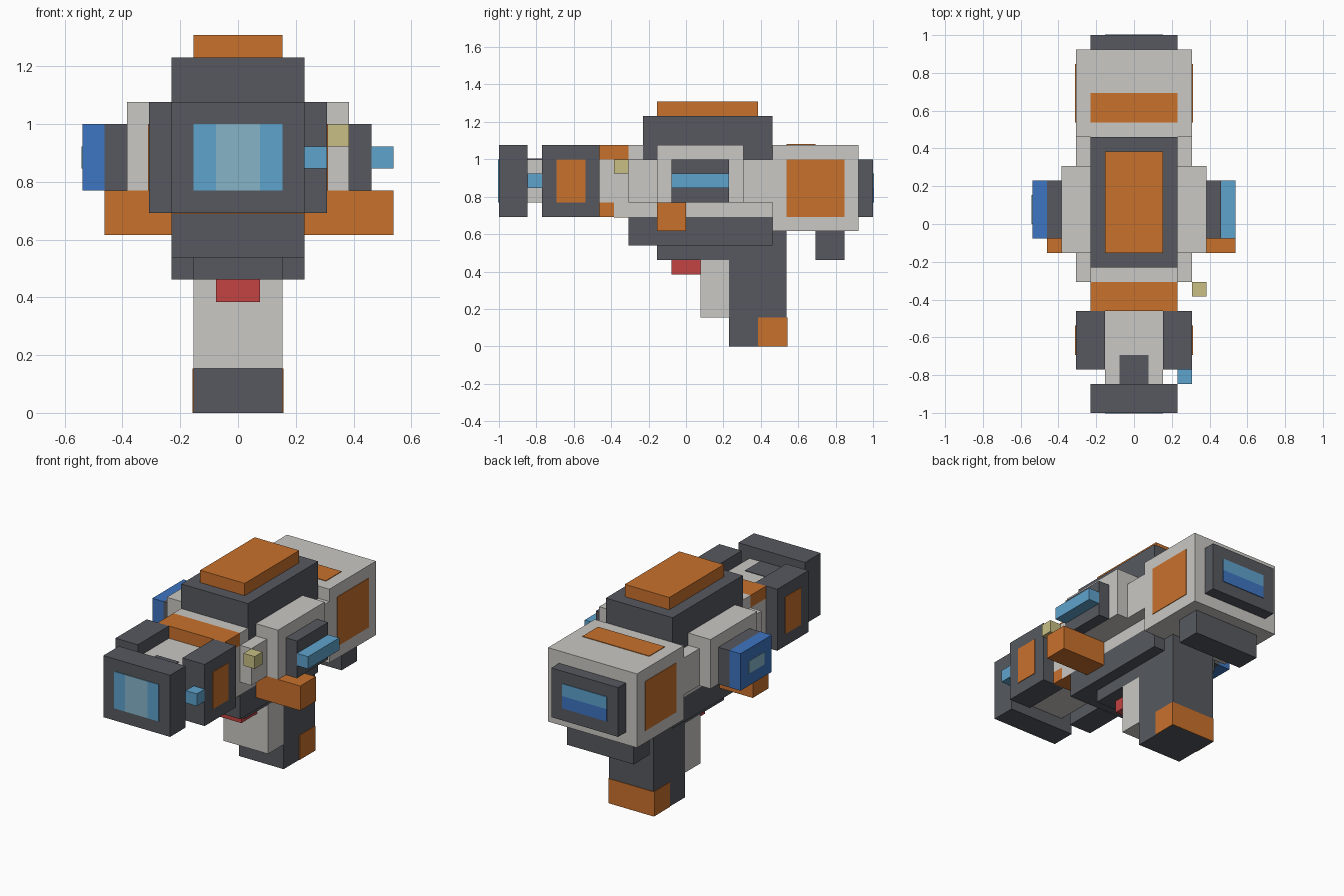
import bpy, bmesh

if "Cube" in bpy.data.objects:
    bpy.data.objects.remove(bpy.data.objects["Cube"])

U = 1 / 13   # the model sits on a grid of 26 cells along its length
T = 0.05     # plate thickness in cells (about 0.004 units)


def srgb(h):
    out = []
    for i in (0, 2, 4):
        c = int(h[i:i + 2], 16) / 255
        out.append(c / 12.92 if c <= 0.04045 else ((c + 0.055) / 1.055) ** 2.4)
    return (*out, 1)


def material(name, h):
    m = bpy.data.materials.new(name)
    m.diffuse_color = srgb(h)
    m.use_nodes = True
    m.node_tree.nodes["Principled BSDF"].inputs["Base Color"].default_value = m.diffuse_color
    return m


DARK = material("dark_grey", "565960")
LIGHT = material("light_grey", "CAC8C3")
ORANGE = material("orange", "C9712C")
SKY = material("light_blue", "5FA3CD")
BLUE = material("mid_blue", "3D75C2")
PALE = material("pale_blue", "86B5C9")
RED = material("red", "C44343")
SAND = material("sand", "C8BF84")


def box(name, x, y, z, mat):
    """Box from (low, high) ranges in grid cells."""
    bm = bmesh.new()
    bmesh.ops.create_cube(bm, size=1)
    for v in bm.verts:
        v.co = [(r[0] + r[1]) / 2 * U + c * (r[1] - r[0]) * U
                for c, r in zip(v.co, (x, y, z))]
    me = bpy.data.meshes.new(name)
    bm.to_mesh(me)
    bm.free()
    me.materials.append(mat)
    ob = bpy.data.objects.new(name, me)
    bpy.context.collection.objects.link(ob)
    return ob


def pair(name, x, y, z, mat):
    """Same box on the right and mirrored on the left."""
    box(name + "_right", x, y, z, mat)
    box(name + "_left", (-x[1], -x[0]), y, z, mat)


# Muzzle block and its glass
box("muzzle_block", (-3, 3), (-13, -11), (9, 14), DARK)
pair("muzzle_glass", (1, 2), (-13 - T, -13), (10, 13), SKY)
box("muzzle_glass_centre", (-1, 1), (-13 - T, -13), (10, 13), PALE)

# Barrel with side rails
box("barrel", (-2, 2), (-11, -6), (10, 13), LIGHT)
box("barrel_top_mark", (-1, 1), (-11, -9), (13, 13 + T), DARK)
pair("barrel_rail", (2, 4), (-10, -6), (9, 14), DARK)
pair("rail_panel", (4, 4 + T), (-9, -7), (10, 13), ORANGE)
box("rail_light", (3, 4), (-11, -10), (11, 12), SKY)

# Collar behind the barrel
box("collar", (-3, 3), (-6, -4), (10, 13), LIGHT)
box("collar_top_band", (-3, 3), (-6, -4), (13, 14), ORANGE)
box("collar_bottom_band", (-3, 3), (-6, -5), (9, 10), ORANGE)
box("collar_bottom_panel", (-3, 3), (-5, -4), (9 - T, 9), ORANGE)
box("body_top_rim", (-3, 3), (-4, -3), (13, 14), LIGHT)
box("side_knob", (4, 5), (-5, -4), (12, 13), SAND)

# Main body
box("main_body", (-4, 4), (-4, 6), (10, 13), LIGHT)
box("main_body_base", (-3, 3), (-5, 6), (9, 10), LIGHT)
box("top_housing", (-3, 3), (-3, 6), (13, 16), DARK)
box("top_cap", (-2, 2), (-2, 5), (16, 17), ORANGE)
box("under_frame", (-3, 3), (-4, 6), (7, 9), DARK)

# Side pods
pair("side_pod", (3, 5), (-2, 4), (10, 14), LIGHT)
pair("pod_plate", (5, 6), (-1, 3), (10, 13), DARK)
box("pod_light_bar", (6, 7), (-1, 3), (11, 12), SKY)
box("pod_screen", (-7, -6), (-1, 3), (10, 13), BLUE)
box("pod_screen_mark", (-7 - T, -7), (0, 2), (11, 12), PALE)
box("side_lug_right", (3, 7), (-2, 0), (8, 10), ORANGE)
box("side_lug_left", (-6, -3), (-2, 0), (8, 10), ORANGE)

# Rear body with painted panels and rear screen
box("rear_body", (-4, 4), (6, 12), (8, 14), LIGHT)
pair("rear_side_panel", (4, 4 + T), (7, 11), (9, 13), ORANGE)
box("rear_top_panel", (-3, 3), (7, 9), (14, 14 + T), ORANGE)
box("rear_plate", (-3, 3), (12, 13), (9, 13), DARK)
box("rear_screen_upper", (-2, 2), (13, 13 + T), (11, 12), SKY)
box("rear_screen_lower", (-2, 2), (13, 13 + T), (10, 11), BLUE)
box("rear_underside_block", (-3, 3), (9, 11), (6, 8), DARK)

# Grip, trigger and guard
box("trigger_frame", (-2, 2), (-2, 3), (6, 7), DARK)
box("trigger", (-1, 1), (-1, 1), (5, 6), RED)
box("grip_front", (-2, 2), (1, 3), (2, 6), LIGHT)
box("grip", (-2, 2), (3, 7), (0, 8), DARK)
pair("grip_side_panel", (2, 2 + T), (5, 7), (0, 2), ORANGE)
box("grip_back_panel", (-2, 2), (7, 7 + T), (0, 2), ORANGE)
